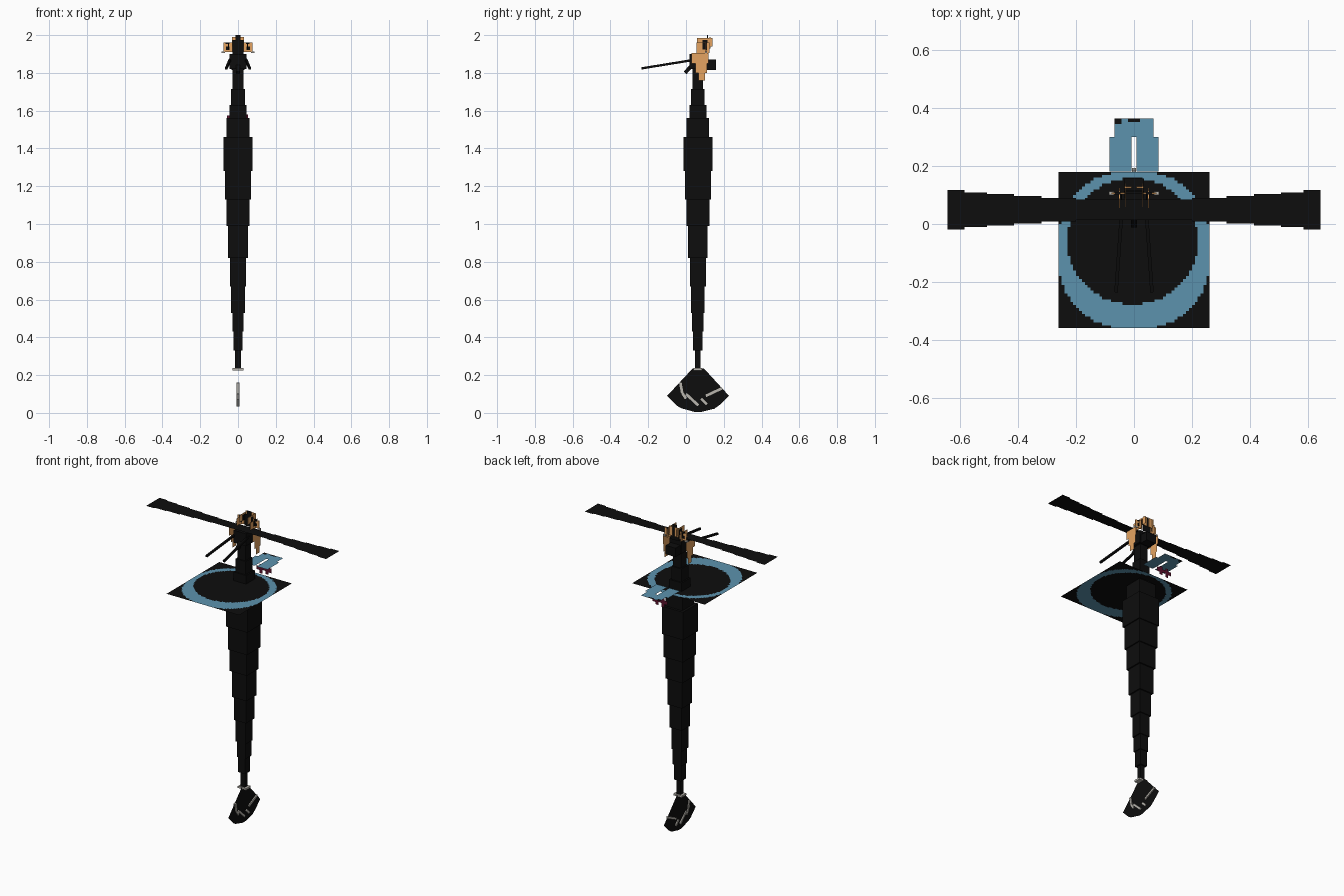
import bpy, bmesh, math
from mathutils import Vector, Matrix

if "Cube" in bpy.data.objects:
    bpy.data.objects.remove(bpy.data.objects["Cube"])


def material(name, rgb):
    m = bpy.data.materials.new(name)
    m.diffuse_color = (*rgb, 1)
    m.use_nodes = True
    m.node_tree.nodes["Principled BSDF"].inputs["Base Color"].default_value = m.diffuse_color
    return m


BLACK = material("black", (0.004, 0.004, 0.004))
BLUE = material("dusty_blue", (0.107, 0.29, 0.42))
ORANGE = material("tan_orange", (0.78, 0.37, 0.12))
MAROON = material("maroon", (0.10, 0.006, 0.025))
PALE = material("pale_grey", (0.48, 0.46, 0.42))


def finish(name, bm, *mats):
    me = bpy.data.meshes.new(name)
    bm.to_mesh(me)
    bm.free()
    for m in mats:
        me.materials.append(m)
    ob = bpy.data.objects.new(name, me)
    bpy.context.collection.objects.link(ob)
    return ob


def box(name, lo, hi, mat):
    bm = bmesh.new()
    bmesh.ops.create_cube(bm, size=1)
    for v in bm.verts:
        v.co = [l + (c + 0.5) * (h - l) for l, h, c in zip(lo, hi, v.co)]
    return finish(name, bm, mat)


def bar(name, a, b, width, mat):
    a, b = Vector(a), Vector(b)
    bm = bmesh.new()
    bmesh.ops.create_cube(bm, size=1)
    rot = (b - a).to_track_quat('Z', 'X').to_matrix().to_4x4()
    scale = Matrix.Diagonal((width, width, (b - a).length, 1))
    bm.transform(Matrix.Translation((a + b) / 2) @ rot @ scale)
    return finish(name, bm, mat)


def sheet(name, points, mat):
    bm = bmesh.new()
    f = bm.faces.new([bm.verts.new(p) for p in points])
    bmesh.ops.triangulate(bm, faces=[f])
    return finish(name, bm, mat)


def pixel_sheet(name, x0, x1, y0, y1, z, nx, ny, rule, *mats):
    """Flat grid; rule(x, y) returns a material index, or None for a hole."""
    bm = bmesh.new()
    dx, dy = (x1 - x0) / nx, (y1 - y0) / ny
    vs = [[bm.verts.new((x0 + i * dx, y0 + j * dy, z)) for i in range(nx + 1)]
          for j in range(ny + 1)]
    for j in range(ny):
        for i in range(nx):
            k = rule(x0 + (i + 0.5) * dx, y0 + (j + 0.5) * dy)
            if k is not None:
                f = bm.faces.new((vs[j][i], vs[j][i + 1], vs[j + 1][i + 1], vs[j + 1][i]))
                f.material_index = k
    return finish(name, bm, *mats)


# Stepped trunk: bottom height and half width of every block
CY = 0.063
steps = [(0.235, 0.015), (0.33, 0.025), (0.43, 0.03), (0.53, 0.036), (0.67, 0.043),
         (0.82, 0.052), (0.99, 0.061), (1.13, 0.069), (1.28, 0.076), (1.46, 0.06),
         (1.56, 0.045), (1.63, 0.036), (1.715, 0.028), (1.82, 0.044), (1.90, 0)]
for i, ((z0, w), (z1, _)) in enumerate(zip(steps, steps[1:])):
    box(f"trunk_block_{i}", (-w, CY - w, z0), (w, CY + w, z1), BLACK)

# Square platform with a ring
def ring(x, y):
    outer = abs(x / 0.265) ** 2.3 + abs((y + 0.09) / 0.272) ** 2.3 < 1
    inner = ((x + 0.005) / 0.225) ** 2 + ((y + 0.06) / 0.218) ** 2 < 1
    return 1 if outer and not inner else 0


pixel_sheet("ring_platform", -0.26, 0.26, -0.36, 0.18, 1.575, 52, 54, ring, BLACK, BLUE)


# Slotted sheet behind the trunk
def tail(x, y):
    if y > 0.30 and abs(x) > 0.068:
        return None
    if y < 0.30 and abs(x) < 0.008:
        return None
    if (y > 0.345 and x < -0.045) or (abs(x) < 0.02 and y > 0.355):
        return 0
    return 1


pixel_sheet("rear_sheet", -0.084, 0.084, 0.182, 0.365, 1.617, 42, 46, tail, BLACK, BLUE)

# Ragged hangers under the rear sheet
for i, (x, top, low) in enumerate([(-0.05, 1.575, 1.55), (-0.028, 1.59, 1.53),
                                   (-0.006, 1.575, 1.555), (0.016, 1.59, 1.535),
                                   (0.038, 1.58, 1.55)]):
    sheet(f"hanger_{i}", [(x - 0.008, 0.27, low), (x + 0.014, 0.27, low),
                          (x + 0.014, 0.27, top), (x - 0.008, 0.27, top)], MAROON)

# Flat stepped wings
wing = [(0.0, 0.035), (0.20, 0.04), (0.32, 0.047), (0.415, 0.054), (0.508, 0.06),
        (0.585, 0.068), (0.645, 0)]
for s, side in ((-1, "left"), (1, "right")):
    for i, ((a, w), (b, _)) in enumerate(zip(wing, wing[1:])):
        sheet(f"{side}_wing_{i}", [(s * a, 0.049 - w, 1.912), (s * b, 0.049 - w, 1.912),
                                   (s * b, 0.049 + w, 1.912), (s * a, 0.049 + w, 1.912)], BLACK)

    # Feelers
    bar(f"{side}_feeler", (s * 0.042, 0.05, 1.87), (s * 0.062, -0.235, 1.824), 0.012, BLACK)

    # Tan side plates: y range, z range
    for i, (y0, y1, z0, z1) in enumerate([(0.065, 0.10, 1.76, 1.80), (0.05, 0.112, 1.80, 1.85),
                                          (0.03, 0.118, 1.85, 1.905)]):
        sheet(f"{side}_cheek_{i}", [(s * 0.084, y0, z0), (s * 0.084, y1, z0),
                                    (s * 0.084, y1, z1), (s * 0.084, y0, z1)], ORANGE)
    box(f"{side}_upper_plate", (s * 0.05 - 0.001, 0.055, 1.905),
        (s * 0.05 + 0.001, 0.125, 1.96), ORANGE)
    box(f"{side}_upper_patch", (s * 0.05 - 0.003, 0.088, 1.925),
        (s * 0.05 + 0.003, 0.112, 1.957), BLACK)

    # Tan front plates with dark patches
    a, b = sorted((s * 0.03, s * 0.078))
    box(f"{side}_brow", (a, 0.104, 1.91), (b, 0.108, 1.96), ORANGE)
    m = (a + b) / 2
    box(f"{side}_brow_patch", (m - 0.01, 0.102, 1.922), (m + 0.01, 0.11, 1.94), BLACK)
    box(f"{side}_brow_notch", (m - 0.012, 0.102, 1.954), (m + 0.008, 0.11, 1.962), BLACK)
    box(f"{side}_pale_stud", (s * 0.078 - 0.009, 0.10, 1.904),
        (s * 0.078 + 0.009, 0.112, 1.914), PALE)
    box(f"{side}_crown_plate", (s * 0.02 - 0.012, 0.125, 1.93),
        (s * 0.02 + 0.012, 0.129, 1.99), ORANGE)
    box(f"{side}_crown_side", (s * 0.03 - 0.001, 0.058, 1.94),
        (s * 0.03 + 0.001, 0.14, 1.985), ORANGE)
    box(f"{side}_crown_patch", (s * 0.03 - 0.003, 0.088, 1.94),
        (s * 0.03 + 0.003, 0.114, 1.975), BLACK)

# Crown centre, head block and mouth piece
box("crown_back", (-0.03, 0.112, 1.90), (0.03, 0.116, 1.975), BLACK)
box("crown_tip", (-0.014, 0.112, 1.975), (0.014, 0.116, 2.0), BLACK)
box("rear_block", (-0.035, 0.10, 1.815), (0.035, 0.158, 1.872), BLACK)
bar("mouth_piece", (0, 0.05, 1.86), (0, -0.005, 1.80), 0.02, BLACK)

# Fan-shaped foot with toes
fan = [(0.035, 0.235), (-0.10, 0.09), (-0.048, 0.038), (-0.018, 0.065), (-0.026, 0.025),
       (0.05, 0.004), (0.062, 0.045), (0.076, 0.004), (0.15, 0.022), (0.142, 0.065),
       (0.178, 0.042), (0.228, 0.09), (0.095, 0.235)]
sheet("fan_foot", [(0, y, z) for y, z in fan], BLACK)
box("ankle_band", (-0.03, 0.04, 0.225), (0.03, 0.086, 0.237), PALE)

# Pale beaded lines on the foot
lines = [((-0.03, 0.16), (-0.02, 0.105)), ((-0.02, 0.105), (0.0, 0.075)),
         ((0.0, 0.10), (0.065, 0.04)), ((0.105, 0.09), (0.19, 0.13)),
         ((0.08, 0.075), (0.11, 0.045))]
for i, (a, b) in enumerate(lines):
    bar(f"foot_line_{i}", (0, *a), (0, *b), 0.014, PALE)
